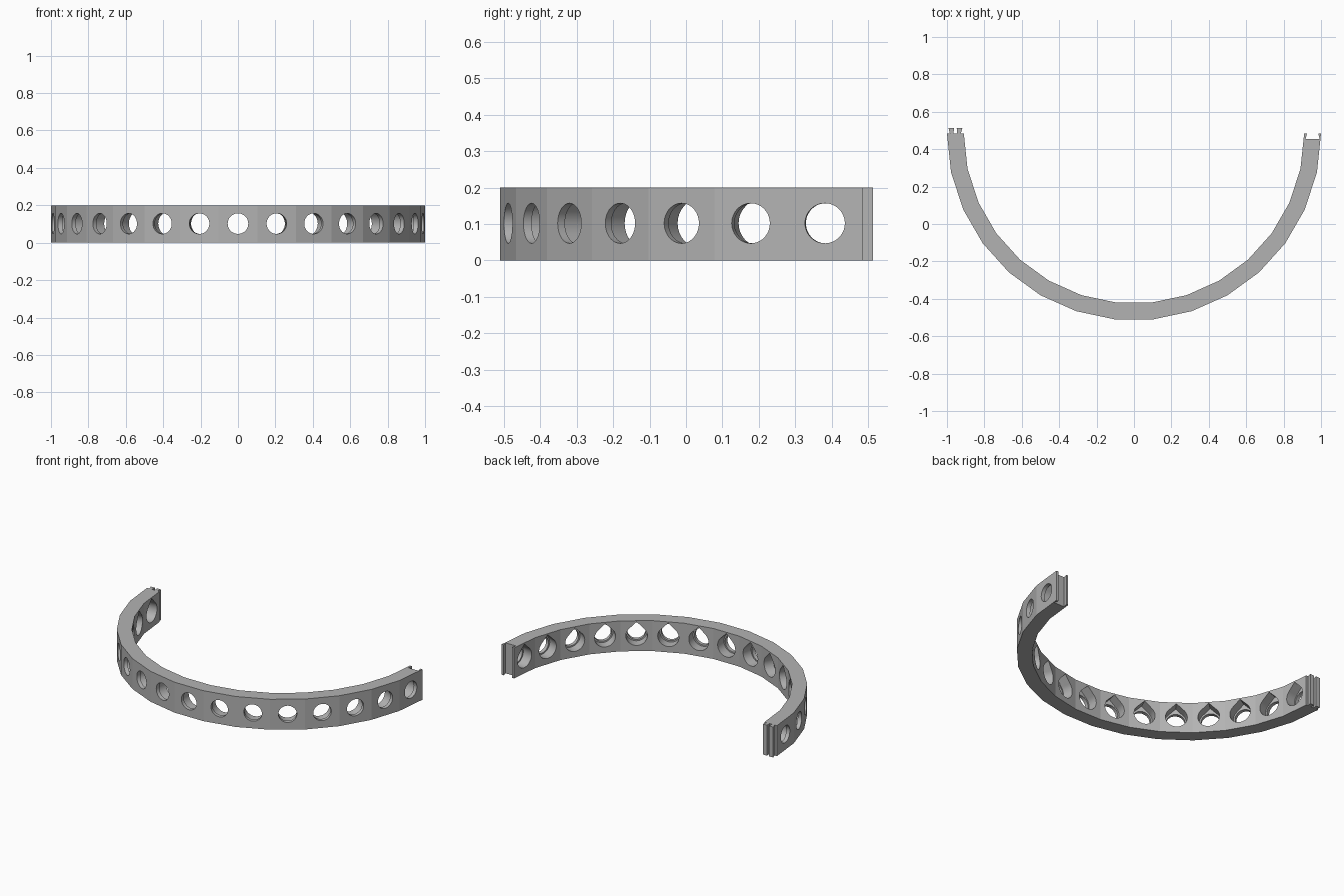
import bpy, bmesh
from math import sin, cos, pi, radians, sqrt
from mathutils import Vector

cube = bpy.data.objects.get("Cube")
if cube:
    bpy.data.objects.remove(cube, do_unlink=True)

OUTER, INNER, HEIGHT, CENTRE_Y = 1.0, 0.91, 0.2, 0.485
STEP, HOLES, HOLE_Z = radians(12), 15, 0.102

grey = bpy.data.materials.new("plain grey")
grey.use_nodes = True
grey.diffuse_color = (0.45, 0.45, 0.45, 1)
grey.node_tree.nodes["Principled BSDF"].inputs["Base Color"].default_value = grey.diffuse_color


def prism(bm, points, offset):
    """Add a closed prism: an outline swept along an offset."""
    low = [bm.verts.new(p) for p in points]
    high = [bm.verts.new(Vector(p) + offset) for p in points]
    bm.faces.new(low)
    bm.faces.new(high)
    for i in range(len(low)):
        j = (i + 1) % len(low)
        bm.faces.new((low[i], low[j], high[j], high[i]))


def make_object(name, bm):
    bmesh.ops.recalc_face_normals(bm, faces=bm.faces)
    mesh = bpy.data.meshes.new(name)
    bm.to_mesh(mesh)
    bm.free()
    mesh.materials.append(grey)
    obj = bpy.data.objects.new(name, mesh)
    bpy.context.collection.objects.link(obj)
    return obj


def arc(radius):
    """Faceted half circle from the right end (-x) to the left end (+x)."""
    angles = [radians(-90) + i * STEP for i in range(HOLES + 1)]
    return [(radius * sin(a), CENTRE_Y - radius * cos(a)) for a in angles]


def hole_cutter(name, outline, start, end):
    """One radial prism through the middle of each facet."""
    bm = bmesh.new()
    for i in range(HOLES):
        a = (i - HOLES // 2) * STEP
        out, side = Vector((sin(a), -cos(a), 0)), Vector((cos(a), sin(a), 0))
        base = Vector((0, CENTRE_Y, HOLE_Z)) + out * start
        prism(bm, [base + side * u + Vector((0, 0, v)) for u, v in outline],
              out * (end - start))
    obj = make_object(name, bm)
    obj.hide_render = True
    return obj


# Band outline with a dovetail socket at one end and split prongs at the other
socket = [(0.985, 0.485), (0.992, 0.455), (0.918, 0.455), (0.925, 0.485)]
prongs = [(-0.925, 0.485), (-0.918, 0.513), (-0.948, 0.513), (-0.945, 0.485),
          (-0.965, 0.485), (-0.962, 0.513), (-0.992, 0.513), (-0.985, 0.485)]
outline = arc(OUTER) + socket + arc(INNER)[::-1] + prongs
bm = bmesh.new()
prism(bm, [(x, y, 0) for x, y in outline], Vector((0, 0, HEIGHT)))
band = make_object("half_ring_band", bm)

# Round holes outside, larger pointed recesses inside
R1, R2 = 0.055, 0.064
circle = [(R1 * cos(t * pi / 24), R1 * sin(t * pi / 24)) for t in range(48)]
drop = [(R2 * cos(t * pi / 24), R2 * sin(t * pi / 24)) for t in range(-36, 13)]
drop = [(R2 * sin(t * pi / 24), -R2 * cos(t * pi / 24)) for t in range(-18, 19)]
drop.append((0, R2 * sqrt(2)))
cutters = [hole_cutter("round_hole_cutter", circle, 0.87, 1.03),
           hole_cutter("pointed_recess_cutter", drop, 0.87, 0.97)]
for cutter in cutters:
    mod = band.modifiers.new(cutter.name, 'BOOLEAN')
    mod.operation, mod.solver, mod.object = 'DIFFERENCE', 'EXACT', cutter

# Apply the cuts and drop the cutters
bpy.context.view_layer.update()
result = bpy.data.meshes.new_from_object(
    band.evaluated_get(bpy.context.evaluated_depsgraph_get()))
band.modifiers.clear()
band.data = result
for cutter in cutters:
    bpy.data.objects.remove(cutter, do_unlink=True)

# Facets stay crisp, hole walls are smooth
bpy.ops.object.select_all(action='DESELECT')
band.select_set(True)
bpy.context.view_layer.objects.active = band
bpy.ops.object.shade_smooth_by_angle(angle=radians(10))
